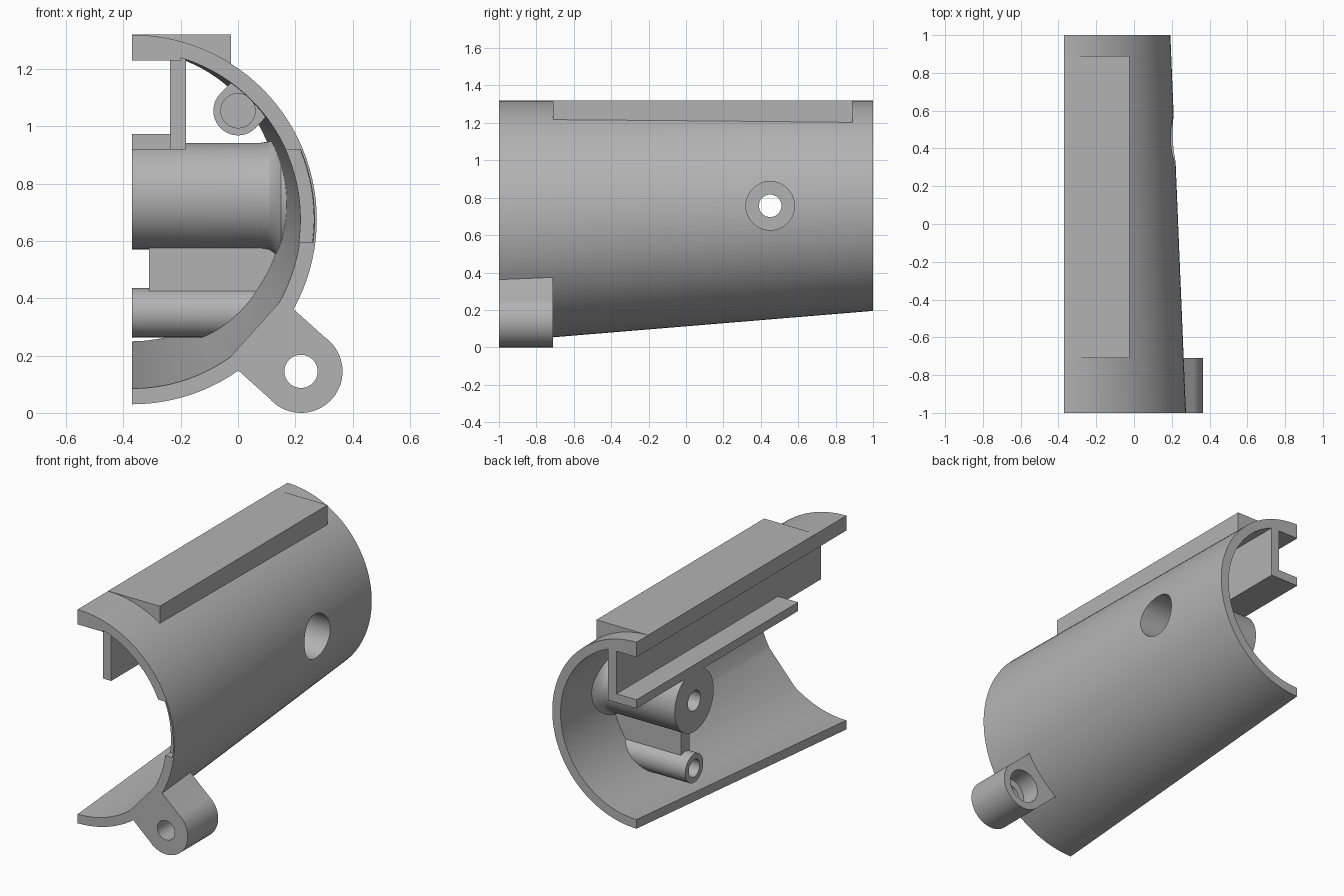
import bpy, bmesh
from math import sin, cos, pi, radians
from mathutils import Vector

cube = bpy.data.objects.get("Cube")
if cube:
    bpy.data.objects.remove(cube, do_unlink=True)

grey = bpy.data.materials.new("plain_grey")
grey.use_nodes = True
colour = (0.45, 0.45, 0.45, 1)
grey.diffuse_color = colour
grey.node_tree.nodes["Principled BSDF"].inputs["Base Color"].default_value = colour

CUT_X = -0.37          # plane where the tube is halved
TOP = 1.32             # straight top line of the tapered tube
WALL = 0.055


def loft(name, loops):
    """Closed solid through matching loops of points."""
    bm = bmesh.new()
    rings = [[bm.verts.new(p) for p in loop] for loop in loops]
    n = len(rings[0])
    for a, b in zip(rings, rings[1:]):
        for i in range(n):
            j = (i + 1) % n
            bm.faces.new((a[i], a[j], b[j], b[i]))
    bm.faces.new(rings[0])
    bm.faces.new(rings[-1])
    bmesh.ops.recalc_face_normals(bm, faces=bm.faces[:])
    mesh = bpy.data.meshes.new(name)
    bm.to_mesh(mesh)
    bm.free()
    mesh.materials.append(grey)
    obj = bpy.data.objects.new(name, mesh)
    bpy.context.collection.objects.link(obj)
    return obj


def box(name, x, y, z):
    corners = [(x[0], z[0]), (x[1], z[0]), (x[1], z[1]), (x[0], z[1])]
    return loft(name, [[(px, py, pz) for px, pz in corners] for py in y])


def rod(name, axis, centre, rings, sides=64):
    """Round solid along x or y; rings are (position, radius)."""
    loops = []
    for t, r in rings:
        pts = [(centre[0] + r * cos(2 * pi * i / sides),
                centre[1] + r * sin(2 * pi * i / sides)) for i in range(sides)]
        loops.append([(t, a, b) if axis == "x" else (a, t, b) for a, b in pts])
    return loft(name, loops)


def spoke(name, start, direction, near, far, half, y):
    """Bar running along a direction in the xz plane."""
    s, d = Vector(start), Vector(direction).normalized()
    side = Vector((-d.y, d.x)) * half
    pts = [s + d * near - side, s + d * far - side, s + d * far + side, s + d * near + side]
    return loft(name, [[(p.x, py, p.y) for p in pts] for py in y])


def half_cone(name, wall, flat_x, y, steps=56):
    """Tapered half tube solid, tangent to the straight top line."""
    loops = []
    for py in y:
        full = 0.60375 - 0.04125 * py
        cz, r = TOP - full, full - wall
        arc = [(CUT_X + r * cos(a), cz + r * sin(a))
               for a in (pi * (i / steps - 0.5) for i in range(steps + 1))]
        pts = [(flat_x, cz - r)] + arc + [(flat_x, cz + r)]
        loops.append([(px, py, pz) for px, pz in pts])
    return loft(name, loops)


def combine(target, tools, operation):
    bpy.context.view_layer.objects.active = target
    for tool in tools:
        mod = target.modifiers.new("join", "BOOLEAN")
        mod.operation, mod.solver, mod.object = operation, "EXACT", tool
        bpy.ops.object.modifier_apply(modifier=mod.name)
        bpy.data.objects.remove(tool, do_unlink=True)


hub = (CUT_X, 0.675)
lug_at = (0.22, 0.145)
lug_dir = (lug_at[0] - hub[0], lug_at[1] - hub[1])
lug_y = (-1.2, -0.71)
screw = (0.45, 0.757)
pin_at = (0.0, 1.055)
pin_y = (-0.84, -0.35)


def lug_arm():
    return spoke("lug_arm", hub, lug_dir, 0.576, 0.793, 0.144, lug_y)


# Outer body: tapered tube, top pad and screw lug
body = half_cone("half_housing", 0, -0.5, (-1.2, 1.0))
combine(body, [
    box("top_pad", (-0.5, -0.025), (-0.71, 0.89), (1.1, TOP + 0.001)),
    lug_arm(),
    rod("lug_eye", "y", lug_at, [(y, 0.145) for y in lug_y]),
], "UNION")

# Cavity: everything taken out of it stays as an inner part
cavity = half_cone("cavity", WALL, -0.7, (-1.4, 1.3))
combine(cavity, [
    lug_arm(),
    box("top_rail", (-0.9, -0.2), (-1.6, 1.6), (1.23, 1.5)),
    box("rail_web", (-0.237, -0.181), (-0.95, 1.6), (0.92, 1.45)),
    box("rail_foot", (-0.9, -0.2), (-0.54, 1.6), (0.92, 0.973)),
    rod("screw_post", "x", screw, [(-0.9, 0.186), (0.08, 0.186), (0.11, 0.191),
                                   (0.13, 0.205), (0.15, 0.235), (0.5, 0.235)]),
    rod("small_post", "x", (screw[0], 0.35), [(-0.9, 0.086), (0.6, 0.086)]),
    box("post_rib", (-0.31, 0.6), (0.41, 0.49), (0.38, 0.64)),
    rod("pin_socket", "y", pin_at, [(y, 0.086) for y in pin_y]),
    spoke("socket_neck", pin_at, (0.69, 0.72), 0, 0.4, 0.0855, pin_y),
], "DIFFERENCE")
combine(body, [cavity], "DIFFERENCE")

# Shallow pocket in the front rim
pocket = half_cone("rim_pocket", 0.008, -0.5, (-1.4, -0.95))
combine(pocket, [box("pocket_limit", (0.12, 0.5), (-1.6, -0.5), (0.595, 0.92))], "INTERSECT")

# Bores, then trim flush at the front and at the halving plane
combine(body, [
    pocket,
    rod("screw_recess", "x", screw, [(-0.27, 0.13), (0.6, 0.13)]),
    rod("screw_hole", "x", screw, [(-0.8, 0.06), (0.3, 0.06)], 40),
    rod("small_bore", "x", (screw[0], 0.35), [(-0.8, 0.052), (-0.15, 0.052)], 40),
    rod("socket_bore", "y", pin_at, [(-0.9, 0.06), (-0.45, 0.06)], 40),
    rod("lug_hole", "y", lug_at, [(-1.4, 0.058), (-0.6, 0.058)], 40),
    rod("lug_recess", "y", lug_at, [(-0.83, 0.1), (-0.6, 0.1)], 40),
    box("front_trim", (-1, 1), (-2, -1), (-1, 2)),
    box("side_trim", (-1, CUT_X), (-2, 2), (-1, 2)),
], "DIFFERENCE")

# Smooth curved walls, crisp edges
bpy.ops.object.select_all(action="DESELECT")
body.select_set(True)
bpy.context.view_layer.objects.active = body
bpy.ops.object.shade_smooth_by_angle(angle=radians(25))
